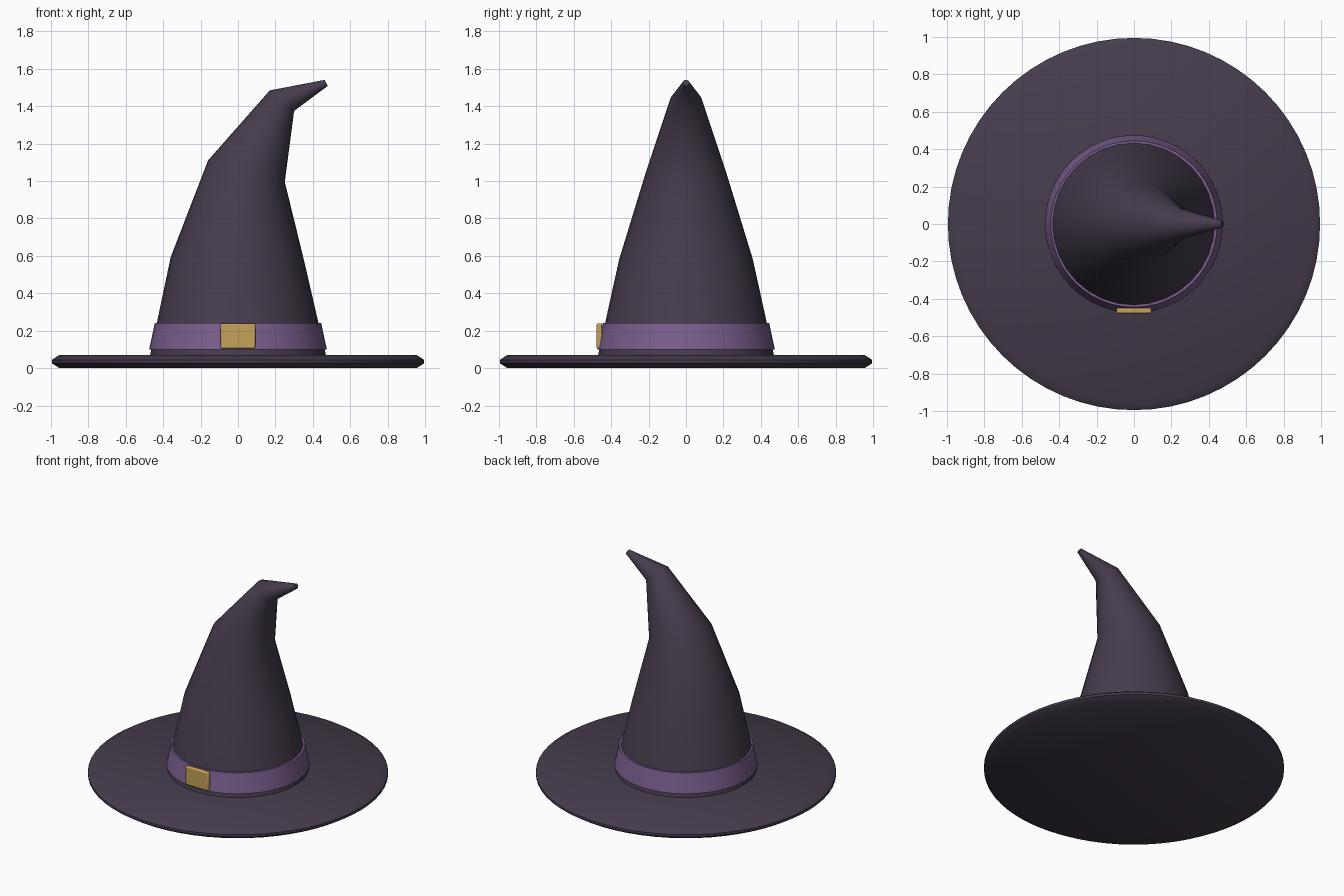
import bpy, bmesh
from math import cos, sin, pi, radians

if "Cube" in bpy.data.objects:
    bpy.data.objects.remove(bpy.data.objects["Cube"])


def material(name, color):
    m = bpy.data.materials.new(name)
    m.diffuse_color = (*color, 1)
    m.use_nodes = True
    m.node_tree.nodes["Principled BSDF"].inputs["Base Color"].default_value = m.diffuse_color
    return m


felt = material("dark_felt", (0.060, 0.045, 0.072))
purple = material("purple_ribbon", (0.19, 0.11, 0.26))
gold = material("gold", (0.56, 0.36, 0.10))


def finish(obj, mat, angle=40):
    obj.data.materials.append(mat)
    bpy.ops.object.select_all(action='DESELECT')
    obj.select_set(True)
    bpy.context.view_layer.objects.active = obj
    bpy.ops.object.shade_smooth_by_angle(angle=radians(angle))


def loft(name, rings, mat, segs, angle=40):
    """Skin rings given as (centre x, centre z, radius, tilt about y)."""
    bm = bmesh.new()
    loops = []
    for cx, cz, r, tilt in rings:
        loops.append([bm.verts.new((cx + r * cos(a) * cos(tilt), r * sin(a),
                                    cz - r * cos(a) * sin(tilt)))
                      for a in (2 * pi * i / segs for i in range(segs))])
    for lo, hi in zip(loops, loops[1:]):
        for i in range(segs):
            j = (i + 1) % segs
            bm.faces.new((lo[i], lo[j], hi[j], hi[i]))
    bm.faces.new(loops[0][::-1])
    bm.faces.new(loops[-1])
    me = bpy.data.meshes.new(name)
    bm.to_mesh(me)
    bm.free()
    obj = bpy.data.objects.new(name, me)
    bpy.context.collection.objects.link(obj)
    finish(obj, mat, angle)
    return obj


# Flat brim with a chamfered rim
loft("brim", [(0, 0.0, 0.955, 0), (0, 0.026, 0.995, 0),
              (0, 0.044, 0.995, 0), (0, 0.07, 0.955, 0)], felt, 64, 50)

# Crown bending over to the right
loft("crown", [(0, 0.04, 0.476, 0), (0, 0.07, 0.47, 0),
               (-0.003, 0.583, 0.357, 0.03), (0.045, 1.053, 0.213, 0.273),
               (0.235, 1.43, 0.085, 0.70), (0.472, 1.525, 0.018, 1.1)],
     felt, 32, 60)

# Ribbon around the crown base
loft("hat_band", [(0, 0.10, 0.475, 0), (0, 0.24, 0.445, 0)], purple, 48)

# Buckle plate on the front
bpy.ops.mesh.primitive_cube_add(size=1, location=(0, -0.463, 0.172))
buckle = bpy.context.object
buckle.name = "buckle"
buckle.scale = (0.186, 0.03, 0.135)
bpy.ops.object.transform_apply(location=False, rotation=False, scale=True)
bevel = buckle.modifiers.new("bevel", 'BEVEL')
bevel.width = 0.008
bevel.segments = 2
finish(buckle, gold)
